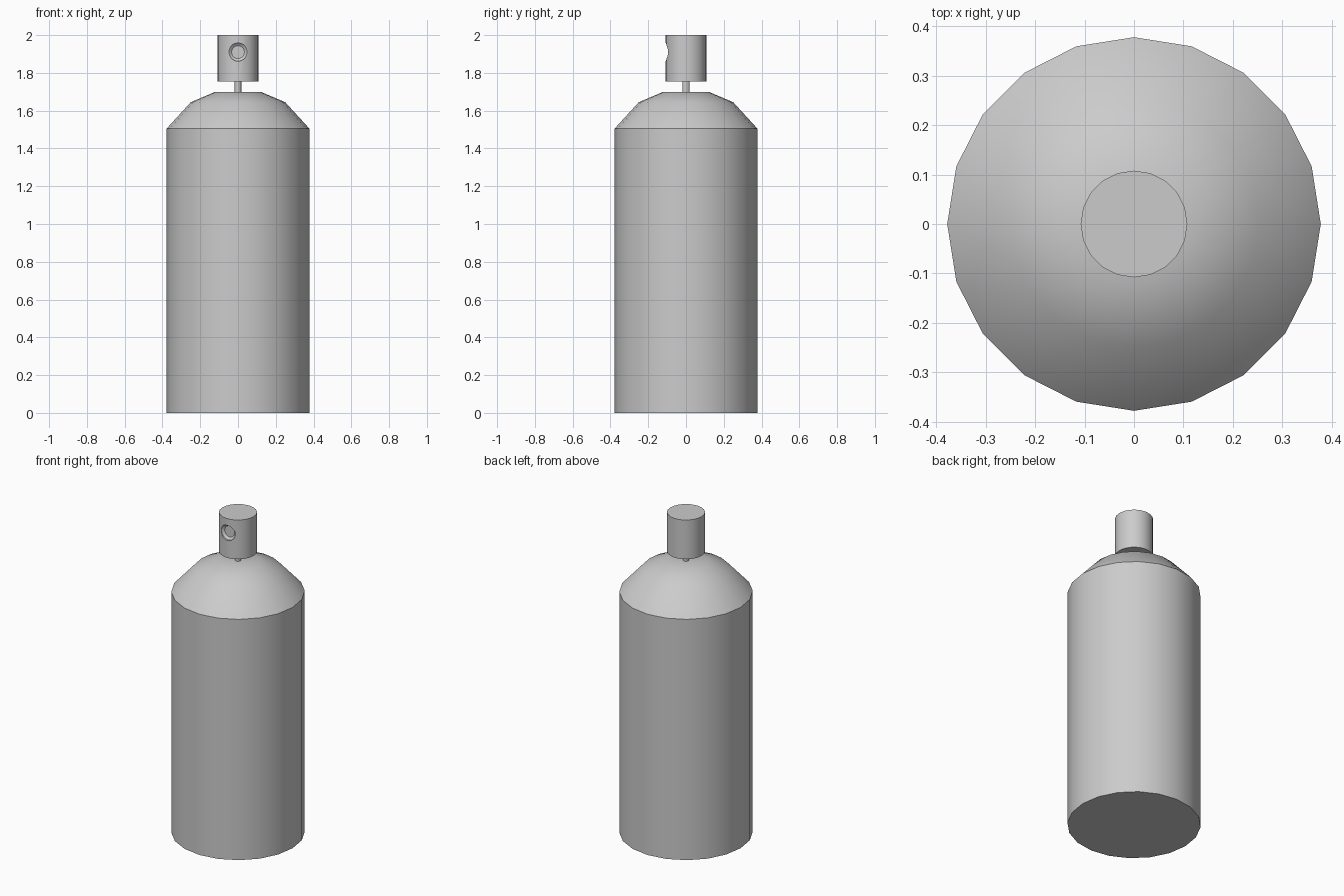
import bpy, math
from mathutils import Matrix

if "Cube" in bpy.data.objects:
    bpy.data.objects.remove(bpy.data.objects["Cube"])


def lathe(name, profile, sides):
    """Closed solid of revolution about z from (radius, z) points, bottom to top."""
    verts = [(r * math.cos(2 * math.pi * i / sides), r * math.sin(2 * math.pi * i / sides), z)
             for r, z in profile for i in range(sides)]
    faces = [list(range(sides))[::-1]]
    for k in range(len(profile) - 1):
        a, b = k * sides, (k + 1) * sides
        for i in range(sides):
            j = (i + 1) % sides
            faces.append((a + i, a + j, b + j, b + i))
    top = (len(profile) - 1) * sides
    faces.append(list(range(top, top + sides)))
    mesh = bpy.data.meshes.new(name)
    mesh.from_pydata(verts, [], faces)
    ob = bpy.data.objects.new(name, mesh)
    bpy.context.collection.objects.link(ob)
    return ob


def activate(ob):
    bpy.ops.object.select_all(action='DESELECT')
    ob.select_set(True)
    bpy.context.view_layer.objects.active = ob


# Can with sloped shoulder
can = lathe("can_body", [(0.378, 0), (0.378, 1.505), (0.25, 1.645), (0.12, 1.70)], 20)

# Thin valve stem
stem = lathe("valve_stem", [(0.018, 1.69), (0.018, 1.765)], 12)

# Push-button nozzle
nozzle = lathe("spray_nozzle", [(0.108, 1.755), (0.108, 2.0)], 20)

# Round recess in the front of the nozzle, stepping in to a smaller floor
cutter = lathe("recess_cutter", [(0.034, 0.083), (0.048, 0.094), (0.048, 0.13)], 20)
cutter.data.transform(Matrix.Translation((0, 0, 1.91)) @ Matrix.Rotation(math.radians(90), 4, 'X'))
cutter.hide_render = True
activate(nozzle)
cut = nozzle.modifiers.new("recess", 'BOOLEAN')
cut.operation = 'DIFFERENCE'
cut.solver = 'EXACT'
cut.object = cutter
bpy.ops.object.modifier_apply(modifier=cut.name)
bpy.data.objects.remove(cutter)

# Smooth shading with crisp rims
for ob in (can, stem, nozzle):
    activate(ob)
    bpy.ops.object.shade_smooth_by_angle(angle=math.radians(30))
